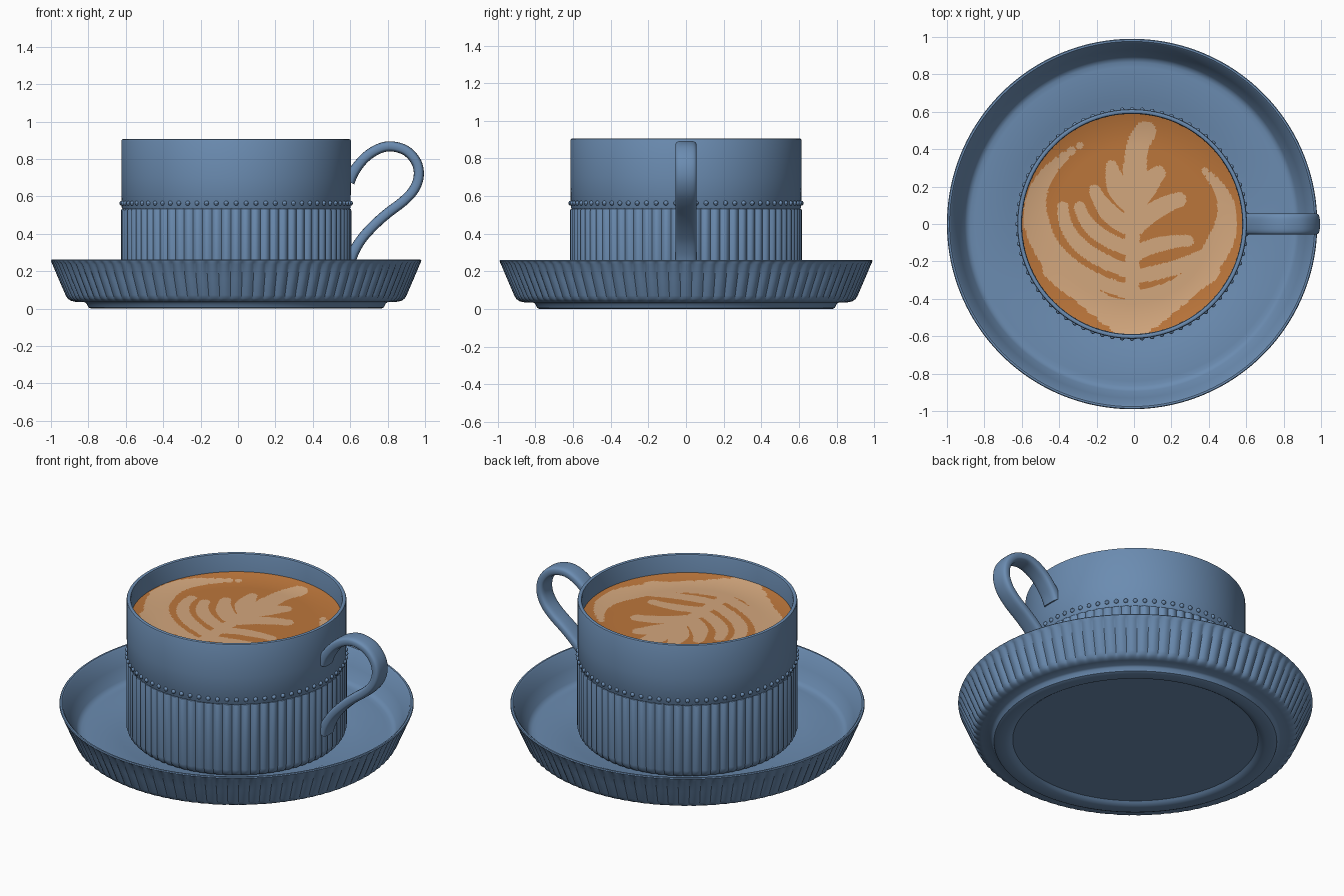
import bpy, bmesh, math
from mathutils import Vector

if "Cube" in bpy.data.objects:
    bpy.data.objects.remove(bpy.data.objects["Cube"])

CENTRE_X = -0.01
FLUTE_STEPS = 8


def material(name, rgb):
    mat = bpy.data.materials.new(name)
    mat.use_nodes = True
    colour = (*rgb, 1)
    mat.diffuse_color = colour
    shader = mat.node_tree.nodes["Principled BSDF"]
    shader.inputs["Base Color"].default_value = colour
    shader.inputs["Roughness"].default_value = 0.5
    return mat


blue = material("blue glaze", (0.147, 0.262, 0.44))
brown = material("coffee brown", (0.5, 0.18, 0.043))
cream = material("milk foam", (0.65, 0.385, 0.205))


def finish(name, bm, mats, x=CENTRE_X):
    """Turn a bmesh into a smooth shaded object."""
    bmesh.ops.remove_doubles(bm, verts=bm.verts, dist=1e-5)
    bmesh.ops.recalc_face_normals(bm, faces=bm.faces)
    mesh = bpy.data.meshes.new(name)
    bm.to_mesh(mesh)
    bm.free()
    for mat in mats:
        mesh.materials.append(mat)
    obj = bpy.data.objects.new(name, mesh)
    obj.location.x = x
    bpy.context.collection.objects.link(obj)
    bpy.ops.object.select_all(action="DESELECT")
    obj.select_set(True)
    bpy.context.view_layer.objects.active = obj
    bpy.ops.object.shade_smooth_by_angle(angle=math.radians(35))
    return obj


def bridge(bm, rings, loop=True):
    """Join neighbouring rings of vertices with quads."""
    for a, b in zip(rings, rings[1:]):
        for i in range(len(a)):
            j = (i + 1) % len(a)
            bm.faces.new((a[i], a[j], b[j], b[i]))


def fluted_lathe(name, profile, flutes, depth):
    """Spin a profile of (radius, height, flute strength)."""
    bm = bmesh.new()
    count = flutes * FLUTE_STEPS
    rings = []
    for radius, z, strength in profile:
        ring = []
        for i in range(count):
            a = math.tau * i / count
            valley = 1 - abs(math.cos(a * flutes / 2))
            r = radius - depth * strength * valley
            ring.append(bm.verts.new((r * math.cos(a), r * math.sin(a), z)))
        rings.append(ring)
    bridge(bm, rings)
    return finish(name, bm, [blue])


# Saucer: recessed foot, fluted outside, plain inside with a shallow well
fluted_lathe("saucer", [
    (0, 0.02, 0), (0.685, 0.02, 0), (0.695, 0.012, 0), (0.71, 0.003, 0),
    (0.73, 0, 0), (0.775, 0, 0), (0.79, 0.006, 0), (0.8, 0.027, 0),
    (0.81, 0.034, 0), (0.86, 0.036, 0), (0.885, 0.042, 0.3),
    (0.902, 0.054, 0.8), (0.912, 0.072, 1), (0.95, 0.16, 1),
    (0.982, 0.236, 1), (0.988, 0.249, 0.3), (0.99, 0.256, 0),
    (0.986, 0.261, 0), (0.976, 0.261, 0), (0.968, 0.254, 0),
    (0.93, 0.17, 0), (0.894, 0.105, 0), (0.882, 0.092, 0), (0.865, 0.086, 0),
    (0.84, 0.085, 0), (0.66, 0.085, 0), (0.645, 0.079, 0), (0, 0.079, 0),
], 96, 0.012)

# Cup: fluted lower wall, plain upper wall, hollow inside
fluted_lathe("cup", [
    (0, 0.08, 0), (0.56, 0.08, 0), (0.59, 0.088, 0.4), (0.608, 0.105, 0.8),
    (0.616, 0.13, 1), (0.616, 0.33, 1), (0.616, 0.524, 1), (0.613, 0.531, 0.8),
    (0.608, 0.533, 0), (0.612, 0.54, 0), (0.614, 0.7, 0), (0.614, 0.896, 0),
    (0.611, 0.903, 0), (0.606, 0.906, 0), (0.598, 0.906, 0),
    (0.592, 0.903, 0), (0.589, 0.894, 0), (0.588, 0.7, 0), (0.58, 0.2, 0),
    (0.54, 0.14, 0), (0, 0.13, 0),
], 72, 0.014)

# Ring of beads above the flutes
bm = bmesh.new()
BEADS = 72
for i in range(BEADS):
    a = math.tau * i / BEADS
    made = bmesh.ops.create_uvsphere(bm, u_segments=10, v_segments=8, radius=0.013)
    spot = Vector((0.612 * math.cos(a), 0.612 * math.sin(a), 0.563))
    bmesh.ops.translate(bm, verts=made["verts"], vec=spot)
finish("bead_ring", bm, [blue])


# Handle: rounded strap swept along a smooth ear-shaped path
def catmull(points, steps):
    pts = [points[0]] + points + [points[-1]]
    out = []
    for a, b, c, d in zip(pts, pts[1:], pts[2:], pts[3:]):
        for k in range(steps):
            t = k / steps
            out.append(0.5 * (2 * b + (c - a) * t + (2 * a - 5 * b + 4 * c - d) * t ** 2
                              + (3 * b - a - 3 * c + d) * t ** 3))
    return out + [points[-1]]


def rounded(value):
    return math.copysign(abs(value) ** 0.6, value)


path = catmull([Vector((x, 0, z)) for x, z in [
    (0.59, 0.68), (0.622, 0.737), (0.68, 0.807), (0.75, 0.853), (0.82, 0.867),
    (0.9, 0.843), (0.955, 0.78), (0.966, 0.705), (0.94, 0.635), (0.885, 0.575),
    (0.8, 0.51), (0.73, 0.448), (0.665, 0.377), (0.62, 0.306), (0.594, 0.25)]], 6)
bm = bmesh.new()
rings = []
SIDES = 24
for i, point in enumerate(path):
    ahead = path[min(i + 1, len(path) - 1)]
    behind = path[max(i - 1, 0)]
    normal = (ahead - behind).normalized().cross(Vector((0, 1, 0)))
    end = min(i, len(path) - 1 - i) / 12
    flare = 1 + 0.35 * max(0, 1 - end) ** 2
    ring = []
    for k in range(SIDES):
        a = math.tau * k / SIDES
        offset = normal * 0.027 * flare * rounded(math.sin(a))
        offset.y = 0.056 * rounded(math.cos(a))
        ring.append(bm.verts.new(point + offset))
    rings.append(ring)
bridge(bm, rings)
bm.faces.new(rings[0])
bm.faces.new(rings[-1])
finish("handle", bm, [blue], 0)

# Foam strokes in hundredths: start, bend, end, start and end half-width
outer_arcs = [
    (-28, 42, -85, 5, -6, -52, 2, 7),
    (39, 28, 74, -4, 4, -53, 2, 7),
]
leaf_lobes = [
    (7, 49, 1, 42, 2, 28, 6, 6), (1, 30, 0, 0, 0, -59, 6, 4),
    (-11, 31, -9, 18, -1, 12, 3, 6), (14, 27, 8, 22, 2, 12, 4, 6),
    (-20, 18, -14, 4, -2, -1, 3, 5), (25, 13, 12, 9, 2, -1, 4, 5),
    (-28, 9, -24, -6, -2, -13, 3, 4), (30, -9, 14, -9, 2, -16, 3, 4),
    (-37, 9, -37, -14, -2, -25, 3, 4),
]
lower_bands = [
    (-42, -13, -28, -30, -2, -36, 4, 4), (-42, -24, -26, -42, -2, -46, 6, 5),
    (44, -14, 28, -24, 2, -28, 4, 4), (41, -25, 24, -38, 2, -42, 6, 6),
]
dabs = []
for x0, y0, x1, y1, x2, y2, w0, w1 in outer_arcs + leaf_lobes + lower_bands:
    for k in range(25):
        t = k / 24
        u = 1 - t
        bend = 2 * u * t
        dabs.append(((u * u * x0 + bend * x1 + t * t * x2) / 100,
                     (u * u * y0 + bend * y1 + t * t * y2) / 100,
                     ((w0 + (w1 - w0) * min(1, 2 * t)) / 100) ** 2))


def is_foam(x, y):
    return any((x - px) ** 2 + (y - py) ** 2 < rr for px, py, rr in dabs)


# Coffee surface: fine disc rising slightly at the wall
bm = bmesh.new()
RINGS, SEGMENTS, RADIUS = 80, 320, 0.589
rings = []
for i in range(RINGS + 1):
    r = RADIUS * i / RINGS
    z = 0.772 + 0.022 * max(0, (r - 0.42) / 0.17) ** 2
    rings.append([bm.verts.new((r * math.cos(math.tau * k / SEGMENTS),
                                r * math.sin(math.tau * k / SEGMENTS), z))
                  for k in range(SEGMENTS)])
bridge(bm, rings)
for face in bm.faces:
    middle = face.calc_center_median()
    face.material_index = int(is_foam(middle.x, middle.y))
bmesh.ops.reverse_faces(bm, faces=bm.faces)
coffee = finish("coffee", bm, [brown, cream])
if coffee.data.polygons[0].normal.z < 0:
    coffee.data.flip_normals()
